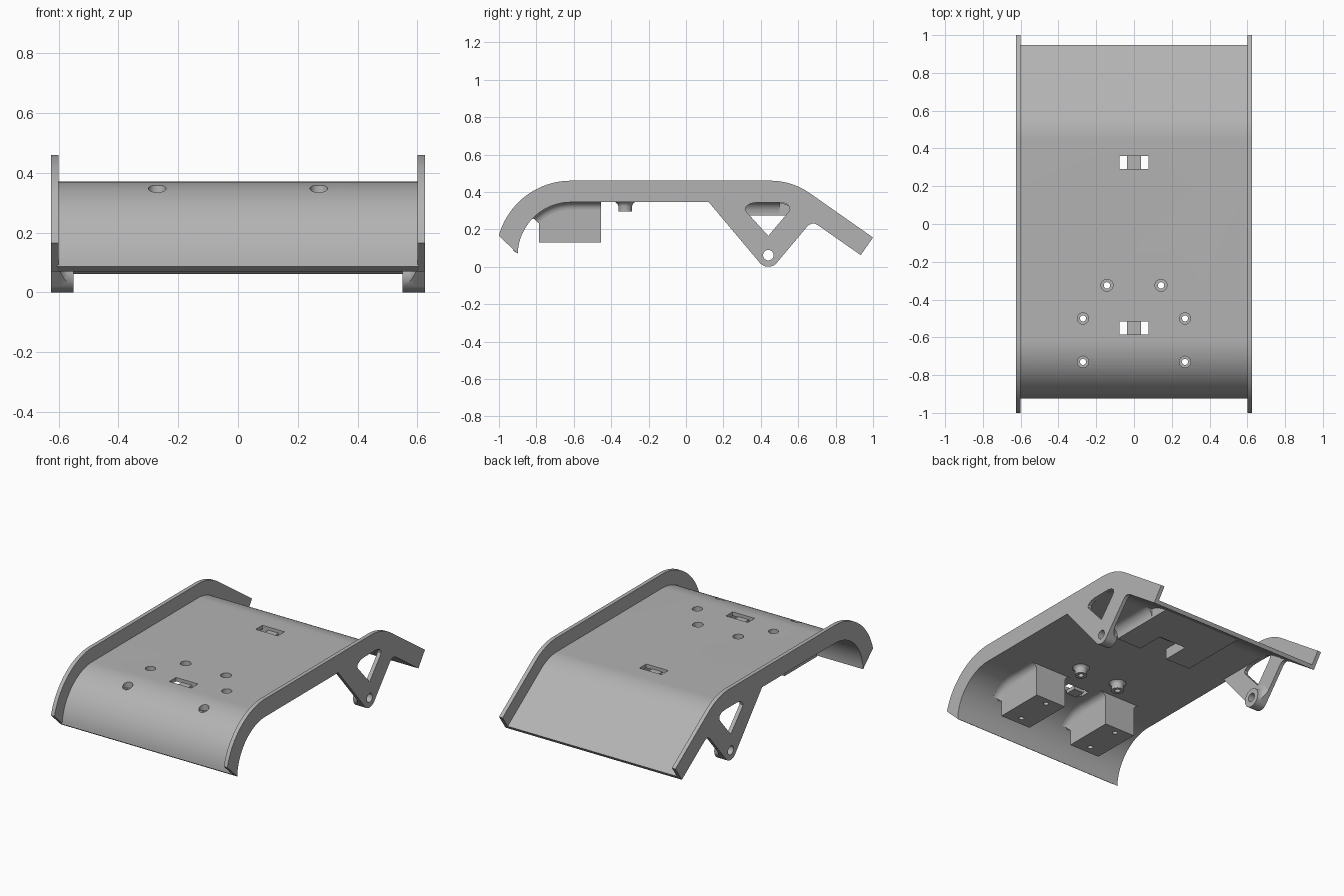
import bpy, bmesh, math
from mathutils import Vector, Matrix

cube = bpy.data.objects.get("Cube")
if cube:
    bpy.data.objects.remove(cube, do_unlink=True)

grey = bpy.data.materials.new("light_grey")
grey.use_nodes = True
grey.diffuse_color = (0.45, 0.45, 0.45, 1)
grey.node_tree.nodes["Principled BSDF"].inputs["Base Color"].default_value = grey.diffuse_color


def loft(name, rings):
    """Skin closed rings of points and cap both ends."""
    bm = bmesh.new()
    rows = [[bm.verts.new(p) for p in ring] for ring in rings]
    n = len(rows[0])
    for a, b in zip(rows, rows[1:]):
        for i in range(n):
            j = (i + 1) % n
            bm.faces.new((a[i], a[j], b[j], b[i]))
    bm.faces.new(rows[0])
    bm.faces.new(rows[-1])
    bmesh.ops.recalc_face_normals(bm, faces=bm.faces)
    mesh = bpy.data.meshes.new(name)
    bm.to_mesh(mesh)
    bm.free()
    mesh.materials.append(grey)
    ob = bpy.data.objects.new(name, mesh)
    bpy.context.collection.objects.link(ob)
    return ob


def prism(name, outline, x0, x1):
    """Extrude a side outline (y, z) between two x positions."""
    return loft(name, [[(x, y, z) for y, z in outline] for x in sorted((x0, x1))])


def box(name, x, y, z):
    return prism(name, [(y[0], z[0]), (y[1], z[0]), (y[1], z[1]), (y[0], z[1])], *x)


def lathe(name, profile, centre, axis="Z", n=32):
    """Turn (height, radius) pairs around an axis through centre."""
    turn = Matrix.Rotation(math.pi / 2, 3, "Y") if axis == "X" else Matrix.Identity(3)
    rings = [[Vector(centre) + turn @ Vector((r * math.cos(k * math.tau / n),
              r * math.sin(k * math.tau / n), h)) for k in range(n)] for h, r in profile]
    return loft(name, rings)


def boolean(ob, tools, operation="DIFFERENCE"):
    bpy.ops.object.select_all(action="DESELECT")
    bpy.context.view_layer.objects.active = ob
    ob.select_set(True)
    for tool in tools:
        mod = ob.modifiers.new("cut", "BOOLEAN")
        mod.operation, mod.solver, mod.object = operation, "EXACT", tool
        bpy.ops.object.modifier_apply(modifier=mod.name)


def arc(cy, cz, r, a0, a1, n=24):
    angles = [math.radians(a0 + (a1 - a0) * k / n) for k in range(n + 1)]
    return [(cy + r * math.cos(a), cz + r * math.sin(a)) for a in angles]


SLOPE = math.radians(35)
DEEP = 0.115      # flange depth
SKIN = 0.025      # plate thickness


def contour(d):
    """Side curve, front to back, at height d above the underside."""
    end = (0.934 + d * math.sin(SLOPE), 0.062 + d * math.cos(SLOPE))
    return (arc(-0.615, 0.06, 0.285 + d, 178 - 13.3 * d / DEEP, 90)
            + arc(0.45, 0.09, 0.255 + d, 90, 55) + [end])


made, cutters = [], []

# Curved main plate
plate = prism("main_plate", contour(SKIN) + contour(0)[::-1], -0.605, 0.605)
made.append(plate)

# Side flange outline with its pivot leg
under = contour(0)
leg = ([(0.71, 0.219), (0.69, 0.23), (0.673, 0.231), (0.658, 0.224), (0.645, 0.211)]
       + arc(0.44, 0.06, 0.06, -40, -140, 12) + [(0.122, 0.345)])
flange_outline = contour(DEEP) + [under[-1]] + leg + under[:25][::-1]
window = [(0.44, 0.165), (0.545, 0.289), (0.555, 0.306), (0.553, 0.322), (0.535, 0.338),
          (0.5, 0.344), (0.38, 0.344), (0.345, 0.338), (0.32, 0.322), (0.316, 0.306), (0.325, 0.291)]
leg_window = prism("window_cutter", window, -0.8, 0.8)
pivot_hole = lathe("pivot_cutter", [(-0.8, 0.028), (0.8, 0.028)], (0, 0.44, 0.062), "X")
cutters += [leg_window, pivot_hole]

for side, s in (("left", 1), ("right", -1)):
    flange = prism(side + "_flange", flange_outline, s * 0.6, s * 0.625)
    boolean(flange, [leg_window, pivot_hole])
    # Flared pivot boss, trimmed to the leg shape
    boss = lathe(side + "_pivot_boss", [(s * 0.55, 0.06), (s * 0.572, 0.062), (s * 0.583, 0.069),
                 (s * 0.592, 0.08), (s * 0.601, 0.1)], (0, 0.44, 0.06), "X")
    trim = prism("trim_cutter", flange_outline, s * 0.5, s * 0.62)
    boolean(boss, [trim], "INTERSECT")
    boolean(boss, [leg_window, pivot_hole])
    cutters.append(trim)
    made += [flange, boss]


def skirt(name, x, s, path, h, w):
    """Concave fillet running along the underside beside a block."""
    section = [(0, -0.01), (w, -0.01), (w, 0)]
    section += [(w - w * math.sin(t), h - h * math.cos(t))
                for t in (k * math.pi / 12 for k in range(1, 7))]
    rings = []
    for y, z, ny, nz in path:
        rings.append([(x + s * a, y - ny * b, z - nz * b) for a, b in section])
    return loft(name, rings)


# Mounting blocks under the front curve, with screw holes
for side, s in (("left", 1), ("right", -1)):
    x = 0.27 * s
    outline = ([(-0.455, 0.13), (-0.455, 0.355)] + arc(-0.615, 0.06, 0.295, 90, 139, 12)
               + [(-0.828, 0.252), (-0.808, 0.26), (-0.793, 0.252), (-0.785, 0.23), (-0.785, 0.13)])
    block = prism(side + "_mount_block", outline, x - 0.11, x + 0.11)
    holes = [lathe("screw_cutter", [(0, 0.016), (0.32, 0.016), (0.32, 0.03), (0.5, 0.03)], (x, y, 0))
             for y in (-0.73, -0.5)]
    boolean(block, holes)
    boolean(plate, holes)
    cutters += holes
    made.append(block)
    path = [(-0.455, 0.345, 0, 1)]
    for a in range(90, 137, 5):
        c, d = math.cos(math.radians(a)), math.sin(math.radians(a))
        path.append((-0.615 + 0.285 * c, 0.06 + 0.285 * d, c, d))
    for k in (-1, 1):
        made.append(skirt(side + "_block_fillet", x + 0.11 * k, k, path, 0.04, 0.04))

    # Screw bosses behind the blocks
    spot = (0.143 * s, -0.325, 0)
    stud = lathe(side + "_screw_boss", [(0.295, 0.037), (0.325, 0.037), (0.335, 0.041),
                 (0.342, 0.048), (0.347, 0.055), (0.355, 0.055)], spot)
    hole = lathe("stud_cutter", [(0.2, 0.017), (0.33, 0.017), (0.33, 0.032), (0.5, 0.032)], spot)
    boolean(stud, [hole])
    boolean(plate, [hole])
    cutters.append(hole)
    made.append(stud)

# Rear block under the bend, notched around the rear slot
pad = prism("rear_pad", [(0.18, 0.275), (0.635, 0.275), (0.6, 0.306), (0.53, 0.341),
                         (0.45, 0.355), (0.18, 0.355)], -0.28, 0.28)
notch = box("notch_cutter", (-0.1, 0.1), (0.1, 0.36), (0.2, 0.4))
boolean(pad, [notch])
cutters.append(notch)
made.append(pad)
for k in (-1, 1):
    made.append(skirt("rear_pad_fillet", 0.28 * k, k, [(0.18, 0.345, 0, 1), (0.5, 0.345, 0, 1)], 0.06, 0.05))

# Strap slots, each with a recessed crossbar
for place, y in (("front", -0.55), ("rear", 0.325)):
    slot = box("slot_cutter", (-0.078, 0.078), (y - 0.034, y + 0.034), (0.2, 0.5))
    boolean(plate, [slot])
    cutters.append(slot)
    made.append(box(place + "_strap_bar", (-0.036, 0.036), (y - 0.036, y + 0.036), (0.325, 0.35)))

for ob in cutters:
    bpy.data.objects.remove(ob, do_unlink=True)

# Smooth the curves, keep the edges crisp
bpy.ops.object.select_all(action="DESELECT")
for ob in made:
    ob.select_set(True)
bpy.context.view_layer.objects.active = plate
bpy.ops.object.shade_smooth_by_angle(angle=math.radians(30))
